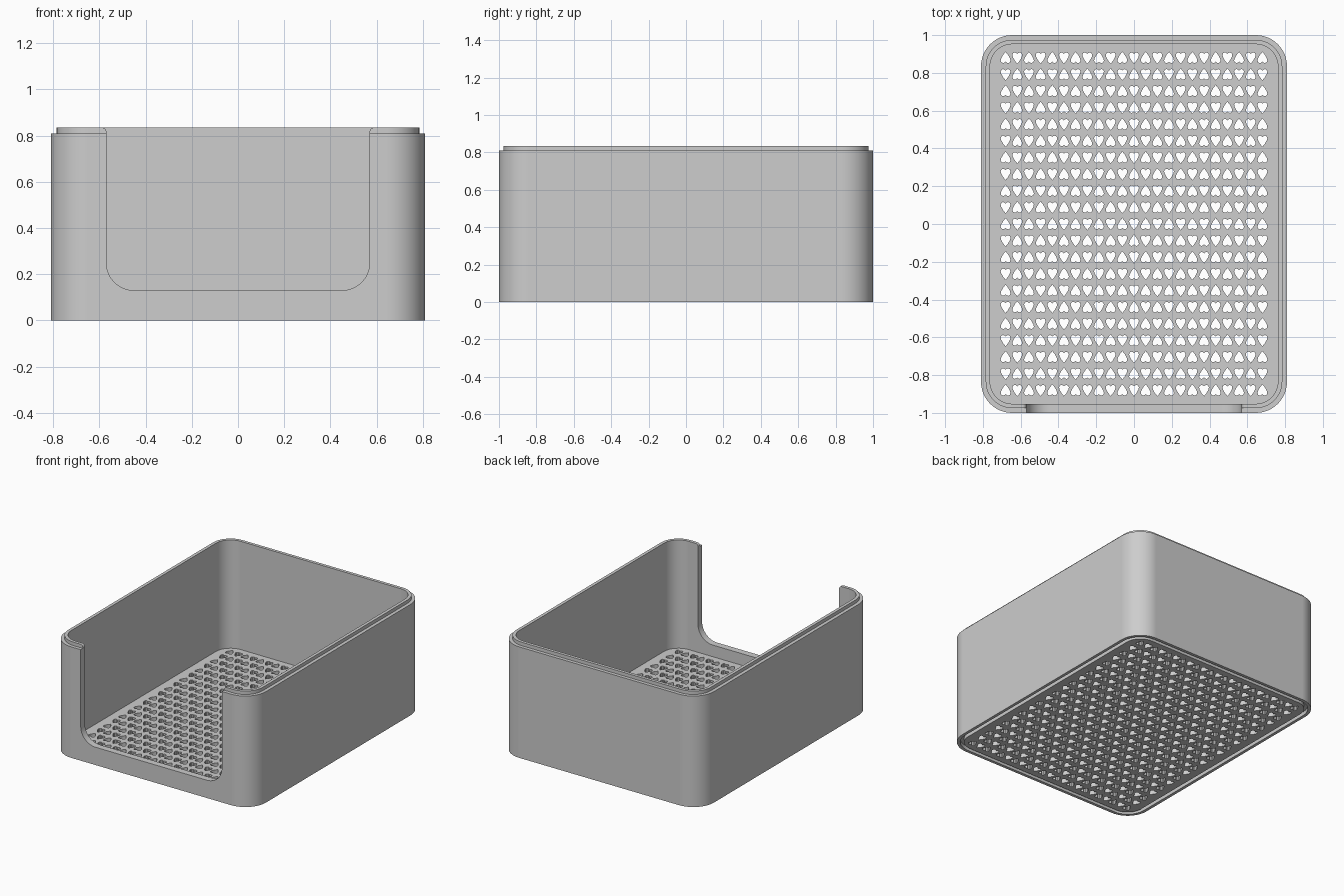
import bpy
import bmesh
from math import sin, cos, pi

HALF_X, HALF_Y, RADIUS = 0.81, 1.0, 0.165
WALL, FLOOR_TOP = 0.048, 0.045
GROOVE_INSET, GROOVE_DEPTH = 0.022, 0.028
BODY_TOP, LIP_TOP = 0.81, 0.835
SEGS = 12

cube = bpy.data.objects.get("Cube")
if cube:
    bpy.data.objects.remove(cube, do_unlink=True)

COLOUR = (0.61, 0.61, 0.61, 1)
grey = bpy.data.materials.new("light_grey")
grey.use_nodes = True
grey.diffuse_color = COLOUR
grey.node_tree.nodes["Principled BSDF"].inputs["Base Color"].default_value = COLOUR


def add_object(name, bm):
    mesh = bpy.data.meshes.new(name)
    bm.to_mesh(mesh)
    bm.free()
    mesh.materials.append(grey)
    obj = bpy.data.objects.new(name, mesh)
    bpy.context.collection.objects.link(obj)
    return obj


def apply_modifiers(obj):
    deps = bpy.context.evaluated_depsgraph_get()
    mesh = bpy.data.meshes.new_from_object(obj.evaluated_get(deps))
    obj.modifiers.clear()
    obj.data = mesh


def arc(cx, cy, r, start, end, n=SEGS):
    angles = [start + (end - start) * i / n for i in range(n + 1)]
    return [(cx + r * cos(a), cy + r * sin(a)) for a in angles]


def rounded_rect(inset):
    """Counter-clockwise outline, starting at the lower right corner."""
    r, x, y = RADIUS - inset, HALF_X - RADIUS, HALF_Y - RADIUS
    return (arc(x, -y, r, -pi / 2, 0) + arc(x, y, r, 0, pi / 2)
            + arc(-x, y, r, pi / 2, pi) + arc(-x, -y, r, pi, pi * 1.5))


# Walls: one closed cross-section (inset, height) carried round the outline,
# with a stacking groove underneath that fits the lip on top
section = [(GROOVE_INSET, GROOVE_DEPTH), (GROOVE_INSET, 0), (0, 0), (0, BODY_TOP),
           (0.025, BODY_TOP), (0.025, LIP_TOP), (WALL, LIP_TOP), (WALL, GROOVE_DEPTH)]
bm = bmesh.new()
rings = [[bm.verts.new((x, y, z)) for x, y in rounded_rect(inset)] for inset, z in section]
for a, b in zip(rings, rings[1:] + rings[:1]):
    for i in range(len(a)):
        j = (i + 1) % len(a)
        bm.faces.new((a[i], a[j], b[j], b[i]))
bmesh.ops.recalc_face_normals(bm, faces=bm.faces)
walls = add_object("walls", bm)

# Front opening: rounded lower corners, small flare at the rim
side, sill, flare = 0.57, 0.13, 0.02
right = arc(side - 0.12, sill + 0.12, 0.12, -pi / 2, 0)
right += arc(side + flare, LIP_TOP - flare, flare, pi, pi / 2, 6)
right += [(side + flare, 1.0)]
outline = right + [(-x, z) for x, z in reversed(right)]
bm = bmesh.new()
face = bm.faces.new([bm.verts.new((x, -1.2, z)) for x, z in outline])
out = bmesh.ops.extrude_face_region(bm, geom=[face], use_keep_orig=True)
moved = [g for g in out["geom"] if isinstance(g, bmesh.types.BMVert)]
bmesh.ops.translate(bm, verts=moved, vec=(0, 0.4, 0))
bmesh.ops.recalc_face_normals(bm, faces=bm.faces)
cutter = add_object("opening_cutter", bm)
cutter.hide_render = True
cut = walls.modifiers.new("opening", "BOOLEAN")
cut.operation, cut.solver, cut.object = "DIFFERENCE", "EXACT", cutter
apply_modifiers(walls)
bpy.data.objects.remove(cutter, do_unlink=True)

# Perforated floor: tiles with a heart hole, alternately upright and inverted
COLS, ROWS, W, H = 23, 21, 0.0618, 0.088
heart = [(0, 0.02), (0.006, 0.026), (0.014, 0.028), (0.022, 0.024), (0.026, 0.015),
         (0.023, 0.003), (0.013, -0.015), (0, -0.031)]
half_tile = heart + [(0, -H / 2), (W / 2, -H / 2), (W / 2, H / 2), (0, H / 2)]
bm = bmesh.new()


def flat_face(points):
    f = bm.faces.new([bm.verts.new((x, y, FLOOR_TOP)) for x, y in points])
    f.normal_update()
    if f.normal.z < 0:
        f.normal_flip()


for row in range(ROWS):
    for col in range(COLS):
        cx, cy = (col - (COLS - 1) / 2) * W, (row - (ROWS - 1) / 2) * H
        up = -1 if (row + col) % 2 == 0 else 1
        for s in (-1, 1):
            flat_face([(cx + s * x, cy + up * y) for x, y in half_tile])

# Plain margin between the tiles and the walls, one half per side
gx, gy = COLS * W / 2, ROWS * H / 2
top_edge = [(k * W / 2, gy) for k in range(COLS + 1)]
side_edge = [(gx, gy - j * H) for j in range(1, ROWS)]
bottom_edge = [(x, -y) for x, y in reversed(top_edge)]
inner_y = HALF_Y - WALL
outer = [(0, -inner_y)] + rounded_rect(WALL)[:2 * (SEGS + 1)] + [(0, inner_y)]
margin = outer + top_edge + side_edge + bottom_edge
for s in (-1, 1):
    flat_face([(s * x, y) for x, y in margin])
bmesh.ops.remove_doubles(bm, verts=bm.verts, dist=0.0001)
floor = add_object("perforated_floor", bm)
thick = floor.modifiers.new("thickness", "SOLIDIFY")
thick.thickness, thick.offset = FLOOR_TOP, -1
apply_modifiers(floor)

# Smooth rounded corners, keep rims crisp and large faces flat
for obj in bpy.context.view_layer.objects:
    obj.select_set(obj == walls)
bpy.context.view_layer.objects.active = walls
bpy.ops.object.shade_smooth_by_angle(angle=pi / 6)
even = walls.modifiers.new("even_shading", "WEIGHTED_NORMAL")
even.keep_sharp = True
